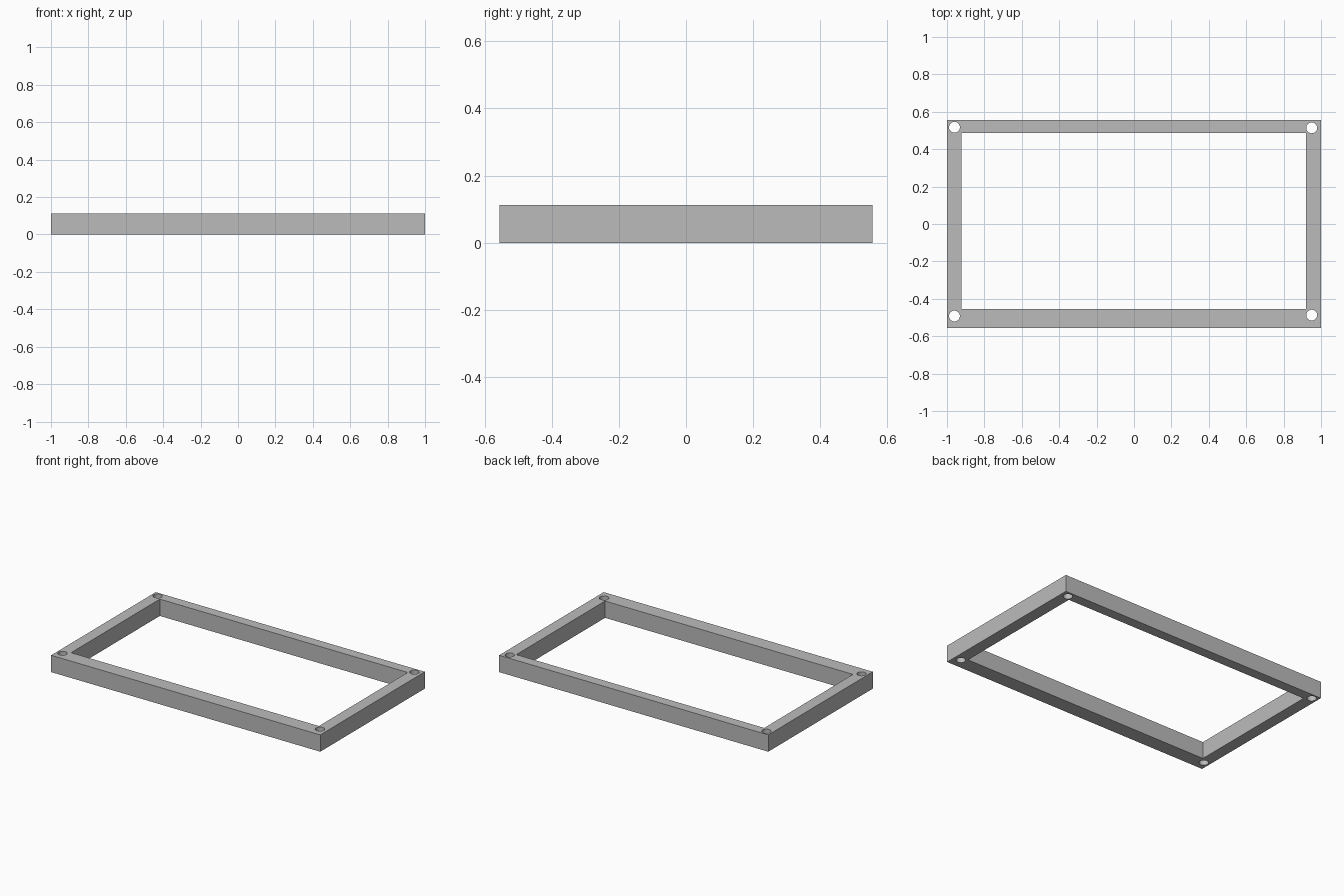
import bpy

if "Cube" in bpy.data.objects:
    bpy.data.objects.remove(bpy.data.objects["Cube"], do_unlink=True)

HEIGHT = 0.113
HOLE_RADIUS = 0.029

# Single grey material
grey = bpy.data.materials.new("plain grey")
grey.use_nodes = True
colour = (0.5, 0.5, 0.5, 1)
grey.diffuse_color = colour
grey.node_tree.nodes["Principled BSDF"].inputs["Base Color"].default_value = colour


def box(name, x0, x1, y0, y1, z0, z1):
    bpy.ops.mesh.primitive_cube_add(
        size=1, location=((x0 + x1) / 2, (y0 + y1) / 2, (z0 + z1) / 2))
    ob = bpy.context.object
    ob.name = name
    ob.scale = (x1 - x0, y1 - y0, z1 - z0)
    bpy.ops.object.transform_apply(location=True, rotation=False, scale=True)
    ob.data.materials.append(grey)
    return ob


def cut(target, cutter):
    cutter.hide_render = True
    mod = target.modifiers.new(cutter.name, 'BOOLEAN')
    mod.operation = 'DIFFERENCE'
    mod.solver = 'EXACT'
    mod.object = cutter
    bpy.context.view_layer.objects.active = target
    bpy.ops.object.modifier_apply(modifier=mod.name)
    bpy.data.objects.remove(cutter, do_unlink=True)


# Rectangular frame with a wider front rail
frame = box("frame", -1, 1, -0.555, 0.555, 0, HEIGHT)
cut(frame, box("opening_cutter", -0.922, 0.92, -0.455, 0.487, -0.1, HEIGHT + 0.1))

# Screw holes through the corners
for x, y in ((-0.96, 0.517), (0.95, 0.514), (-0.96, -0.492), (0.95, -0.487)):
    bpy.ops.mesh.primitive_cylinder_add(
        vertices=32, radius=HOLE_RADIUS, depth=HEIGHT * 2, location=(x, y, HEIGHT / 2))
    hole = bpy.context.object
    hole.name = "hole_cutter"
    hole.data.materials.append(grey)
    cut(frame, hole)

# Smooth hole walls, crisp frame edges
bpy.ops.object.select_all(action='DESELECT')
frame.select_set(True)
bpy.context.view_layer.objects.active = frame
bpy.ops.object.shade_smooth_by_angle()
